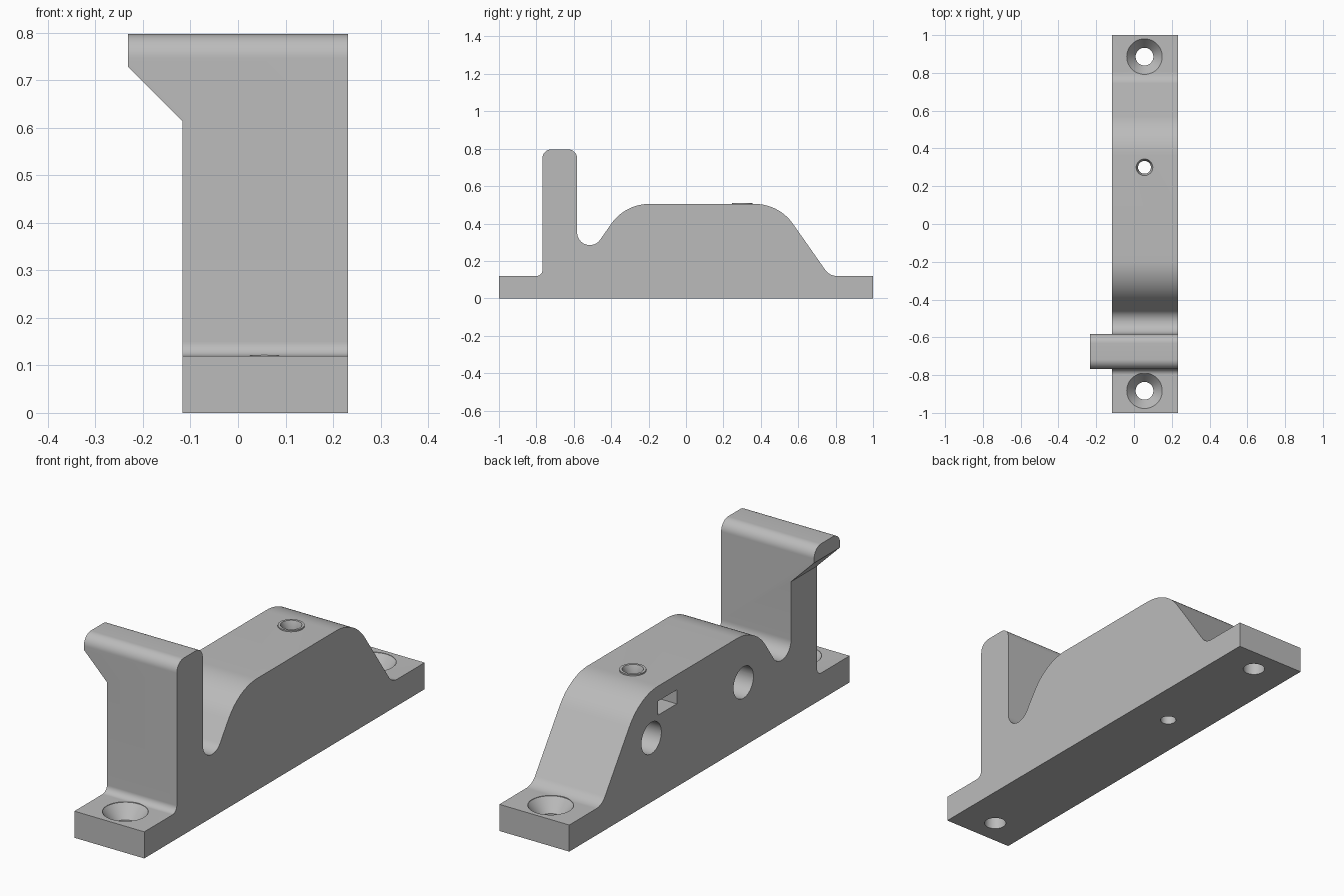
import bpy, bmesh
from math import cos, sin, pi, radians
from mathutils import Vector, Matrix

cube = bpy.data.objects.get("Cube")
if cube:
    bpy.data.objects.remove(cube, do_unlink=True)

GREY = (0.5, 0.5, 0.5, 1)
mat = bpy.data.materials.new("plain grey")
mat.use_nodes = True
mat.diffuse_color = GREY
mat.node_tree.nodes["Principled BSDF"].inputs["Base Color"].default_value = GREY


def finish(bm, name):
    bmesh.ops.recalc_face_normals(bm, faces=bm.faces)
    mesh = bpy.data.meshes.new(name)
    bm.to_mesh(mesh)
    bm.free()
    mesh.materials.append(mat)
    obj = bpy.data.objects.new(name, mesh)
    bpy.context.collection.objects.link(obj)
    return obj


def fillet(corners, steps=14):
    """Round each (u, v, radius) corner with a tangent arc."""
    out = []
    for i, (u, v, r) in enumerate(corners):
        p = Vector((u, v))
        if r == 0:
            out.append(p)
            continue
        a = (Vector(corners[i - 1][:2]) - p).normalized()
        b = (Vector(corners[(i + 1) % len(corners)][:2]) - p).normalized()
        half = a.angle(b) / 2
        centre = p + (a + b).normalized() * r / sin(half)
        mid = (p - centre).normalized()
        side = (a - b).normalized()
        sweep = pi / 2 - half
        for k in range(steps + 1):
            t = sweep * (1 - 2 * k / steps)
            out.append(centre + r * (mid * cos(t) + side * sin(t)))
    return out


def prism(name, points, lo, hi, place):
    """Extrude an outline between lo and hi; place maps (u, v, w) to xyz."""
    bm = bmesh.new()
    ends = [[bm.verts.new(place(u, v, w)) for u, v in points] for w in (lo, hi)]
    bm.faces.new(ends[0])
    bm.faces.new(ends[1])
    n = len(points)
    for i in range(n):
        j = (i + 1) % n
        bm.faces.new((ends[0][i], ends[0][j], ends[1][j], ends[1][i]))
    return finish(bm, name)


def lathe(name, profile, matrix, sides=48):
    """Solid of revolution from (radius, height) pairs."""
    bm = bmesh.new()
    rings = [[bm.verts.new(matrix @ Vector((r * cos(2 * pi * k / sides),
                                            r * sin(2 * pi * k / sides), h)))
              for k in range(sides)] for r, h in profile]
    bm.faces.new(rings[0])
    bm.faces.new(rings[-1])
    for lower, upper in zip(rings, rings[1:]):
        for k in range(sides):
            j = (k + 1) % sides
            bm.faces.new((lower[k], lower[j], upper[j], upper[k]))
    return finish(bm, name)


def combine(target, tool, operation):
    tool.hide_render = True
    mod = target.modifiers.new(tool.name, "BOOLEAN")
    mod.operation = operation
    mod.solver = "EXACT"
    mod.object = tool
    bpy.context.view_layer.objects.active = target
    bpy.ops.object.modifier_apply(modifier=mod.name)
    bpy.data.objects.remove(tool, do_unlink=True)


RIGHT, LEFT, HOOK = -0.117, 0.232, -0.232
BASE, DECK, TOP = 0.12, 0.505, 0.797
MID = (RIGHT + LEFT) / 2 - 0.002

# Body: side outline of base, hump, valley and upright
outline = fillet([
    (-1, 0, 0), (1, 0, 0), (1, BASE, 0),
    (0.767, BASE, 0.075), (0.497, DECK, 0.25),
    (-0.325, DECK, 0.25), (-0.479, 0.285, 0.067),
    (-0.582, 0.285, 0.067), (-0.582, TOP, 0.05),
    (-0.768, TOP, 0.05), (-0.768, BASE, 0.03), (-1, BASE, 0)])
body = prism("bracket_body", outline, HOOK, LEFT, lambda u, v, w: (w, u, v))

# Trim the right side, leaving the sloped hook at the top of the upright
trim = prism("side_trim", [(RIGHT, -1), (RIGHT, 0.614), (-0.4, 0.897), (-0.4, -1)],
             -2, 2, lambda u, v, w: (u, w, v))
combine(body, trim, "DIFFERENCE")

# Raised collar and through bore on the deck
at_bore = Matrix.Translation((MID, 0.3, 0))
combine(body, lathe("collar", [(0.055, 0.45), (0.055, 0.511)], at_bore), "UNION")
combine(body, lathe("bore", [(0.034, -0.1), (0.034, 0.485), (0.044, 0.511), (0.044, 0.6)],
                    at_bore), "DIFFERENCE")

# Countersunk mounting holes
for y in (-0.883, 0.886):
    sink = lathe("mounting_hole", [(0.047, -0.1), (0.047, 0.06), (0.094, BASE - 0.002),
                                   (0.094, 0.3)], Matrix.Translation((MID, y, 0)))
    combine(body, sink, "DIFFERENCE")

# Blind round pockets in the right side
for y in (-0.243, 0.414):
    turn = Matrix.Translation((RIGHT, y, 0.289)) @ Matrix.Rotation(radians(90), 4, "Y")
    combine(body, lathe("pocket", [(0.071, -0.1), (0.071, 0.29)], turn), "DIFFERENCE")

# Nut slot with a hexagonal end around the bore
half = 0.067
slot = [(-0.3, 0.3 - half), (MID + 0.039, 0.3 - half), (MID + 0.078, 0.3),
        (MID + 0.039, 0.3 + half), (-0.3, 0.3 + half)]
combine(body, prism("nut_slot", slot, 0.374, 0.437, lambda u, v, w: (u, v, w)), "DIFFERENCE")

# Smooth the rounded surfaces, keep edges crisp
bpy.ops.object.select_all(action="DESELECT")
body.select_set(True)
bpy.context.view_layer.objects.active = body
bpy.ops.object.shade_smooth_by_angle(angle=radians(25))
